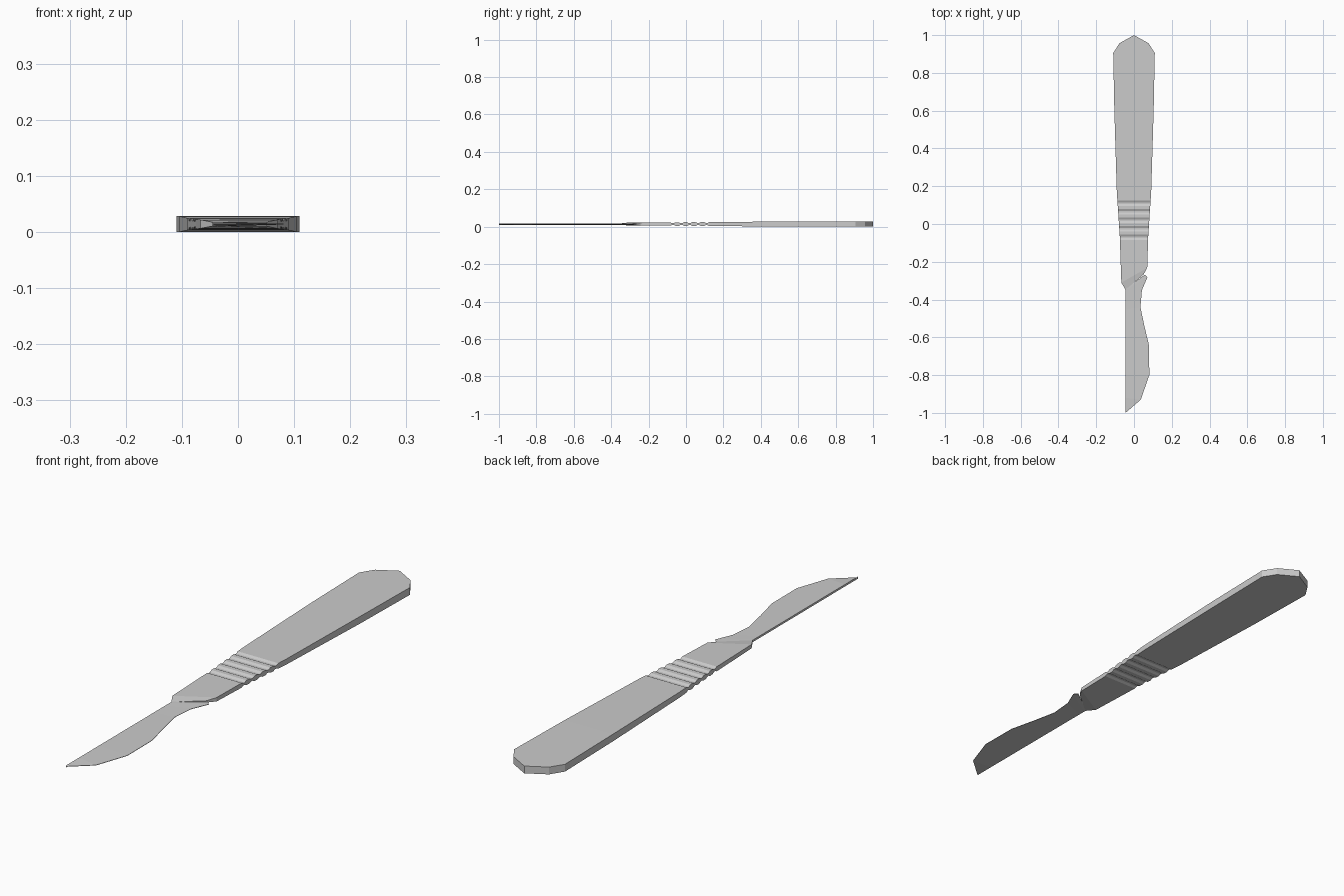
import bpy, bmesh

if "Cube" in bpy.data.objects:
    bpy.data.objects.remove(bpy.data.objects["Cube"])

ZC = 0.0143


def mesh_object(name, bm):
    bmesh.ops.remove_doubles(bm, verts=bm.verts, dist=1e-5)
    bmesh.ops.recalc_face_normals(bm, faces=bm.faces)
    mesh = bpy.data.meshes.new(name)
    bm.to_mesh(mesh)
    bm.free()
    obj = bpy.data.objects.new(name, mesh)
    bpy.context.collection.objects.link(obj)
    return obj


def interp(y, table):
    for (y0, v0), (y1, v1) in zip(table, table[1:]):
        if y0 <= y <= y1:
            return v0 + (v1 - v0) * (y - y0) / (y1 - y0)
    return table[0][1] if y < table[0][0] else table[-1][1]


WIDTH = [(-0.24, 0.07), (-0.07, 0.075), (0.17, 0.091), (0.6, 0.104), (0.905, 0.11)]
THICK = [(-0.3, 0.0075), (0.6, 0.0140), (0.905, 0.0143)]

# Handle cross-sections: left point, right point, half thickness
rows = [((-0.045, -0.348), (0.05, -0.268), 0.0035),
        ((-0.067, -0.31), (0.07, -0.232), 0.0077)]


def station(y, drop=0.0):
    w = interp(y, WIDTH)
    rows.append(((-w, y), (w, y), interp(y, THICK) - drop))


# Grip grooves
for i in range(5):
    y = -0.07 + 0.045 * i
    station(y - 0.014)
    station(y - 0.004, 0.0048)
    station(y + 0.004, 0.0048)
    station(y + 0.014)

# Plain handle and rounded butt
for y in (0.17, 0.6, 0.905):
    station(y)
rows.append(((-0.077, 0.957), (0.077, 0.957), 0.0143))
rows.append(((0, 1.0), (0, 1.0), 0.0143))

bm = bmesh.new()
rings = []
for left, right, t in rows:
    rings.append([bm.verts.new((x, y, ZC + s * t)) for (x, y), s in
                  ((left, -1), (right, -1), (right, 1), (left, 1))])
for a, b in zip(rings, rings[1:]):
    for i in range(4):
        j = (i + 1) % 4
        bm.faces.new((a[i], a[j], b[j], b[i]))
bm.faces.new(rings[0])
mesh_object("handle", bm)

# Blade: straight thick spine, thin curved cutting edge
SPINE = -0.045
edge = [(-0.335, 0.0, -0.31), (-0.345, 0.058, -0.268), (-0.352, 0.071, -0.282),
        (-0.385, 0.042, -0.35), (-0.45, 0.034, -0.44), (-0.55, 0.055, -0.54),
        (-0.65, 0.08, -0.645), (-0.8, 0.081, -0.8), (-0.92, 0.036, -0.93),
        (-1.0, SPINE + 0.001, -0.999)]
bm = bmesh.new()
rings = []
for sy, ex, ey in edge:
    rings.append([bm.verts.new(p) for p in (
        (SPINE, sy, ZC - 0.004), (ex, ey, ZC - 0.0008),
        (ex, ey, ZC + 0.0008), (SPINE, sy, ZC + 0.004))])
for a, b in zip(rings, rings[1:]):
    for i in range(4):
        j = (i + 1) % 4
        bm.faces.new((a[i], a[j], b[j], b[i]))
bm.faces.new(rings[0])
bm.faces.new(rings[-1])
mesh_object("blade", bm)
